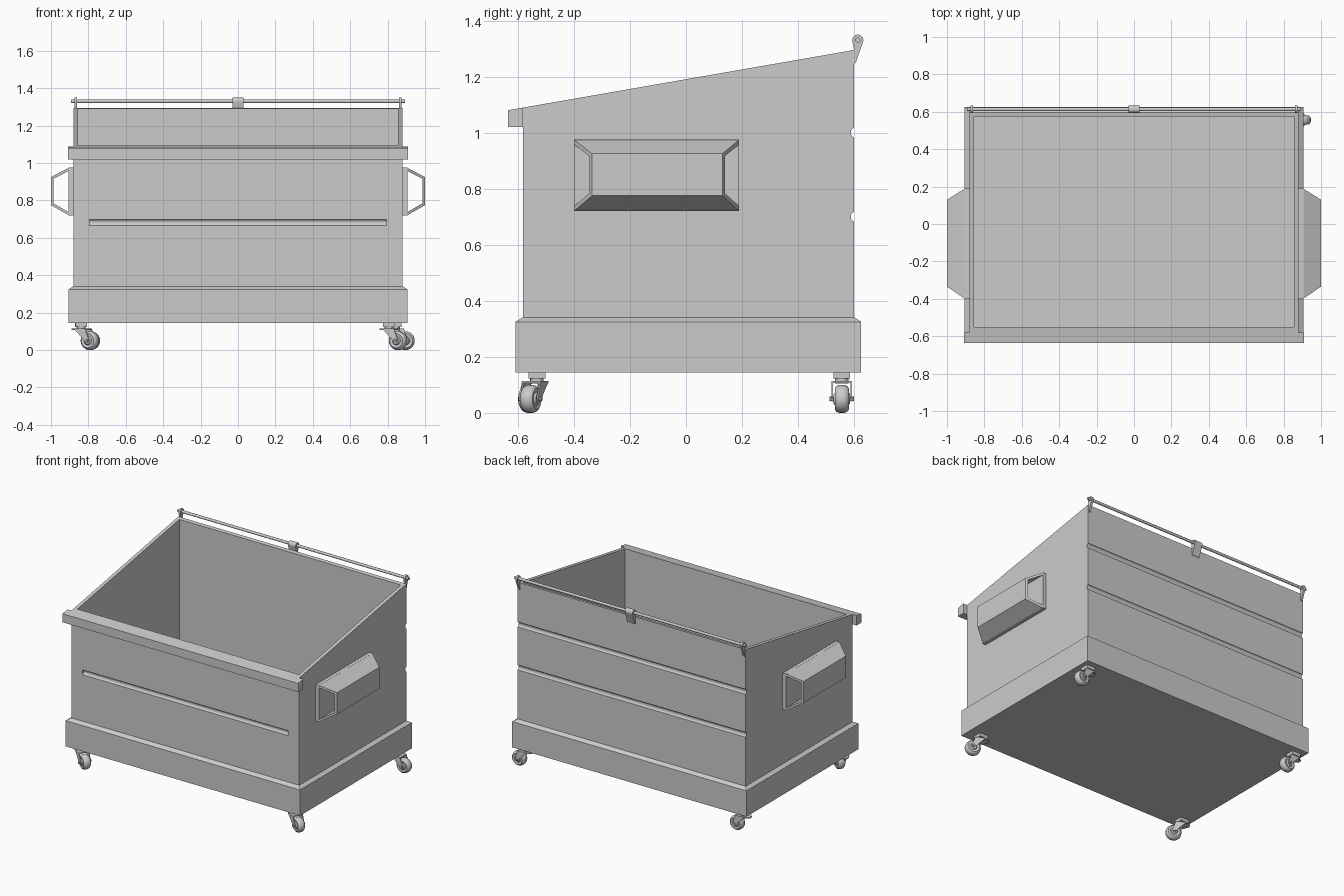
import bpy, bmesh
from math import sin, cos, pi, radians
from mathutils import Matrix

if "Cube" in bpy.data.objects:
    bpy.data.objects.remove(bpy.data.objects["Cube"])


def make(name, verts, faces):
    me = bpy.data.meshes.new(name)
    bm = bmesh.new()
    vs = [bm.verts.new(v) for v in verts]
    for f in faces:
        bm.faces.new([vs[i] for i in f])
    bmesh.ops.recalc_face_normals(bm, faces=bm.faces)
    bm.to_mesh(me)
    bm.free()
    ob = bpy.data.objects.new(name, me)
    bpy.context.collection.objects.link(ob)
    return ob


def loft(name, loops, cap=True, closed=False):
    """Skin a list of equal-length closed loops."""
    n, m = len(loops[0]), len(loops)
    faces = []
    for i in range(m if closed else m - 1):
        a, b = i * n, (i + 1) % m * n
        faces += [(a + j, a + (j + 1) % n, b + (j + 1) % n, b + j) for j in range(n)]
    if cap and not closed:
        faces += [list(range(n)), list(range((m - 1) * n, m * n))]
    return make(name, [v for l in loops for v in l], faces)


def prism(name, yz, x0, x1):
    return loft(name, [[(x, y, z) for y, z in yz] for x in (x0, x1)])


def box(name, x0, x1, y0, y1, z0, z1):
    return prism(name, [(y0, z0), (y1, z0), (y1, z1), (y0, z1)], x0, x1)


def rect(hx, y0, y1, z):
    return [(-hx, y0, z), (hx, y0, z), (hx, y1, z), (-hx, y1, z)]


def activate(ob):
    bpy.ops.object.select_all(action='DESELECT')
    ob.select_set(True)
    bpy.context.view_layer.objects.active = ob


def smooth(ob):
    activate(ob)
    bpy.ops.object.shade_smooth_by_angle(angle=radians(35))


def cut(ob, cutter):
    mod = ob.modifiers.new("cut", 'BOOLEAN')
    mod.operation, mod.solver, mod.object = 'DIFFERENCE', 'EXACT', cutter
    activate(ob)
    bpy.ops.object.modifier_apply(modifier=mod.name)
    bpy.data.objects.remove(cutter)


def mirror_x(ob):
    ob.modifiers.new("mirror", 'MIRROR')


def groove(y, z, d, r=0.017):
    """Half-round groove profile from top to bottom, sunk by d."""
    return [(y + d * sin(pi * i / 6), z + r * cos(pi * i / 6)) for i in range(7)]


def top_z(y):
    return 1.295 + 0.174 * (y - 0.60)


# Hollow body with sloped top and grooved back
profile = [(-0.582, 0.15), (-0.582, top_z(-0.582)), (0.6, top_z(0.6))]
profile += groove(0.6, 1.0, -0.012) + groove(0.6, 0.70, -0.012) + [(0.6, 0.15)]
body = prism("body", profile, -0.88, 0.88)
cut(body, box("cavity", -0.855, 0.855, -0.55, 0.575, 0.165, 1.6))
slot = [(-0.60, 0.663), (-0.60, 0.70)] + groove(-0.583, 0.682, 0.014)
cut(body, prism("slot", slot, -0.795, 0.795))

# Base skirt with chamfered top edge
skirt = loft("base_skirt", [rect(0.905, -0.608, 0.625, 0.145), rect(0.905, -0.608, 0.625, 0.325),
                            rect(0.88, -0.582, 0.60, 0.341)])
cut(skirt, box("skirt_cavity", -0.868, 0.868, -0.565, 0.588, 0.155, 0.6))

# Front rim bar
prism("front_rim", [(-0.635, 1.02), (-0.635, top_z(-0.635)), (-0.581, top_z(-0.581)), (-0.581, 1.02)],
      -0.91, 0.91)

# Fork pockets: back plate and tapered sleeve with slanted open ends
plate = box("pocket_plate", 0.879, 0.905, -0.40, 0.19, 0.72, 0.975)
mirror_x(plate)
section = [(0.904, 0.975), (1.0, 0.925), (1.0, 0.775), (0.904, 0.72),
           (0.904, 0.737), (0.986, 0.784), (0.986, 0.916), (0.904, 0.958)]


def pocket_end(y, dy):
    return [(x, y + dy * (x - 0.904) / 0.096, z) for x, z in section]


sleeve = loft("pocket_sleeve", [pocket_end(-0.40, 0.065), pocket_end(0.19, -0.06)])
mirror_x(sleeve)


# Round rods and wheels: (position along axis, radius) profile turned around an axis
def lathe(name, prof, matrix, n=24):
    loops = [[matrix @ Matrix.Translation((r * cos(2 * pi * k / n), r * sin(2 * pi * k / n), h)).translation
              for k in range(n)] for h, r in prof]
    ob = loft(name, loops)
    smooth(ob)
    return ob


# Lid hinge rod, end brackets and centre clip
ry, rz = 0.613, 1.33
along_x = Matrix.Translation((0, ry, rz)) @ Matrix.Rotation(pi / 2, 4, 'Y')
lathe("hinge_rod", [(-0.893, 0.0095), (0.893, 0.0095)], along_x, 12)
arc = [(ry + 0.02 * cos(radians(a)), rz + 0.02 * sin(radians(a))) for a in range(-20, 201, 20)]
lug = arc + [(0.5995, 1.295), (0.5995, 1.245), (0.606, 1.25), (0.618, 1.285)]
bracket = prism("hinge_bracket", lug, 0.861, 0.875)
mirror_x(bracket)
prism("hinge_clip", lug, -0.029, 0.029)


# Swivel casters
def caster(name, x, y, angle):
    m = Matrix.Translation((x, y, 0)) @ Matrix.Rotation(radians(angle), 4, 'Z')
    axle = m @ Matrix.Translation((0.053, 0, 0.05)) @ Matrix.Rotation(pi / 2, 4, 'X')
    box(name + "_mount", x - 0.032, x + 0.032, y - 0.03, y + 0.03, 0.122, 0.146)
    lathe(name + "_swivel", [(0.105, 0.024), (0.124, 0.024)], m, 16)
    top = [(-0.05, -0.012), (-0.02, -0.036), (0.045, -0.036),
           (0.045, 0.036), (-0.02, 0.036), (-0.05, 0.012)]
    loft(name + "_fork_top", [[m @ Matrix.Translation((a, b, z)).translation for a, b in top]
                              for z in (0.106, 0.114)])
    leg = [(-0.022, 0.112), (0.045, 0.112), (0.066, 0.055), (0.06, 0.04), (0.046, 0.04),
           (0.03, 0.06), (0.005, 0.085)]
    for i, s in enumerate((-1, 1)):
        loft(f"{name}_fork_leg_{i}", [[m @ Matrix.Translation((a, s * b, z)).translation for a, z in leg]
                                      for b in (0.031, 0.036)])
    lathe(name + "_axle", [(-0.044, 0.008), (0.044, 0.008)], axle, 8)
    lathe(name + "_wheel", [(-0.029, 0.018), (-0.022, 0.024), (-0.025, 0.038), (-0.019, 0.046), (-0.009, 0.05),
                            (0.009, 0.05), (0.019, 0.046), (0.025, 0.038), (0.022, 0.024), (0.029, 0.018)], axle)


caster("front_left_caster", -0.838, -0.532, -30)
caster("front_right_caster", 0.808, -0.532, -25)
caster("back_left_caster", -0.84, 0.556, 0)
caster("back_right_caster", 0.842, 0.556, 0)
